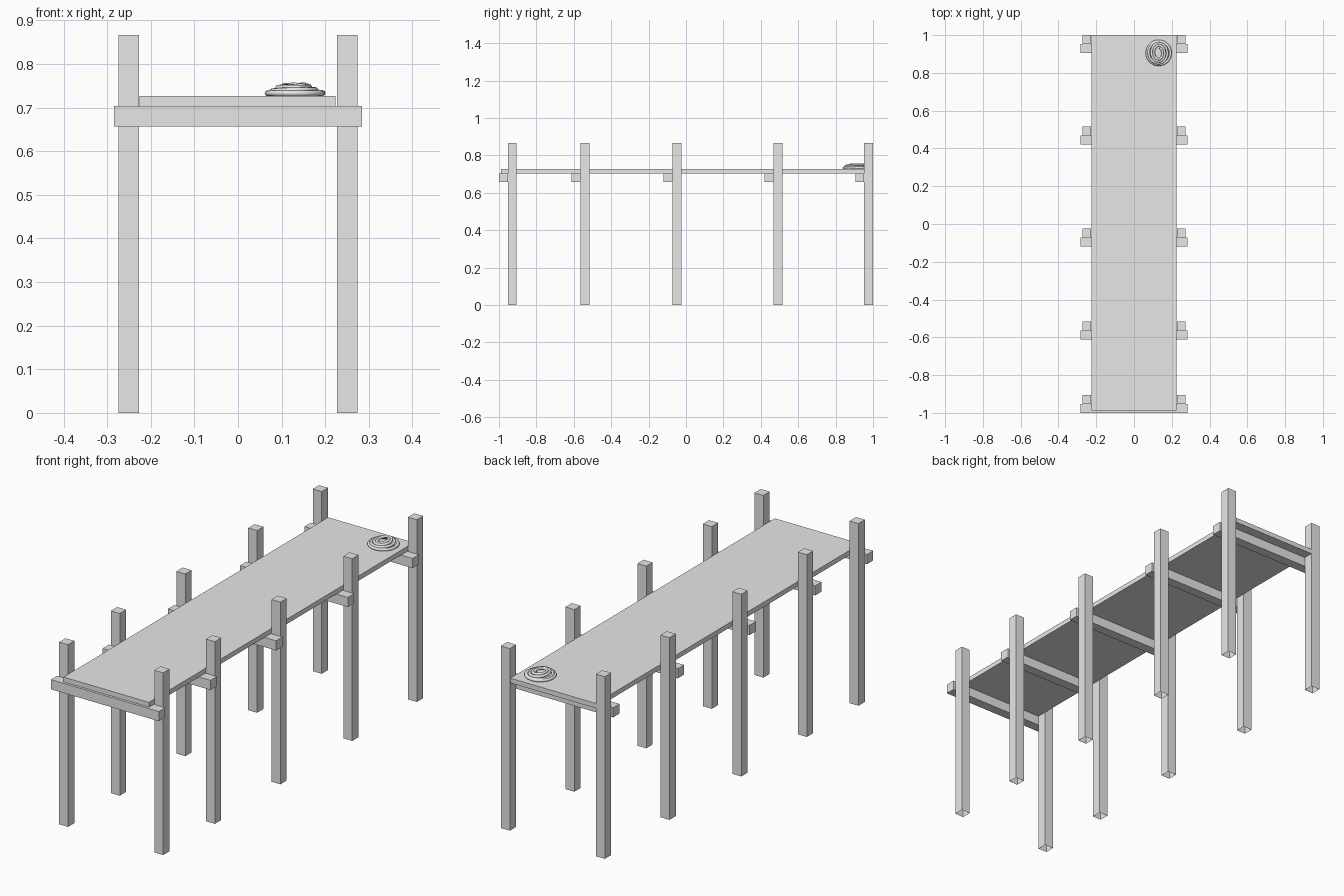
import bpy, bmesh, math
from mathutils import Vector

if "Cube" in bpy.data.objects:
    bpy.data.objects.remove(bpy.data.objects["Cube"], do_unlink=True)

grey = bpy.data.materials.new("plain_grey")
grey.use_nodes = True
grey.diffuse_color = (0.8, 0.8, 0.8, 1)
grey.node_tree.nodes["Principled BSDF"].inputs["Base Color"].default_value = (0.8, 0.8, 0.8, 1)


def box(name, low, high, open_bottom=False):
    low, high = Vector(low), Vector(high)
    bm = bmesh.new()
    bmesh.ops.create_cube(bm, size=1)
    for v in bm.verts:
        v.co = Vector(c * s for c, s in zip(v.co, high - low)) + (low + high) / 2
    if open_bottom:
        bm.normal_update()
        down = [f for f in bm.faces if f.normal.z < -0.9]
        bmesh.ops.delete(bm, geom=down, context='FACES_ONLY')
    mesh = bpy.data.meshes.new(name)
    bm.to_mesh(mesh)
    bm.free()
    mesh.materials.append(grey)
    obj = bpy.data.objects.new(name, mesh)
    bpy.context.collection.objects.link(obj)
    return obj


TIMBER = 0.0475
INNER, OUTER = 0.2265, 0.2735
BEAM_TOP, DECK_TOP, POST_TOP = 0.703, 0.726, 0.866

# Cross beams, each with a pair of posts fixed behind it
for i, y in enumerate((-1.0, -0.612, -0.12, 0.42, 0.905), 1):
    box(f"cross_beam_{i}", (-0.284, y, 0.657), (0.284, y + TIMBER, BEAM_TOP))
    for side, x in (("right", -OUTER), ("left", INNER)):
        box(f"{side}_post_{i}", (x, y + TIMBER, 0),
            (x + OUTER - INNER, y + 2 * TIMBER, POST_TOP), open_bottom=True)

# Walkway deck
box("deck", (-0.226, -0.988, BEAM_TOP), (0.224, 1.0, DECK_TOP))

# Coiled rope: a loose spiral, wide at the deck and rising to an oval centre
ROPE = 0.0068
TURNS, STEPS = 4.2, 110
curve = bpy.data.curves.new("rope_coil", 'CURVE')
curve.dimensions = '3D'
curve.bevel_depth = ROPE
curve.bevel_resolution = 2
curve.use_fill_caps = True
spline = curve.splines.new('POLY')
spline.points.add(STEPS - 1)
for i, p in enumerate(spline.points):
    t = i / (STEPS - 1)
    a = t * TURNS * math.tau
    # The outer turn lies flat, the next ones climb and narrow
    climb = max(0, t - 0.22) / 0.78
    r = 0.063 - 0.037 * climb
    z = DECK_TOP + ROPE + 0.016 * min(1, climb * 1.5) + 0.0025 * climb * math.sin(a * 1.3)
    p.co = (0.131 + r * math.cos(a) * (1 - 0.3 * climb),
            0.906 + r * math.sin(a) * (1 + 0.1 * climb), z, 1)
rope = bpy.data.objects.new("rope_coil", curve)
bpy.context.collection.objects.link(rope)
curve.materials.append(grey)

# Turn the rope into a smooth mesh
bpy.ops.object.select_all(action='DESELECT')
rope.select_set(True)
bpy.context.view_layer.objects.active = rope
bpy.ops.object.convert(target='MESH')
bpy.ops.object.shade_smooth_by_angle(angle=math.radians(50))
